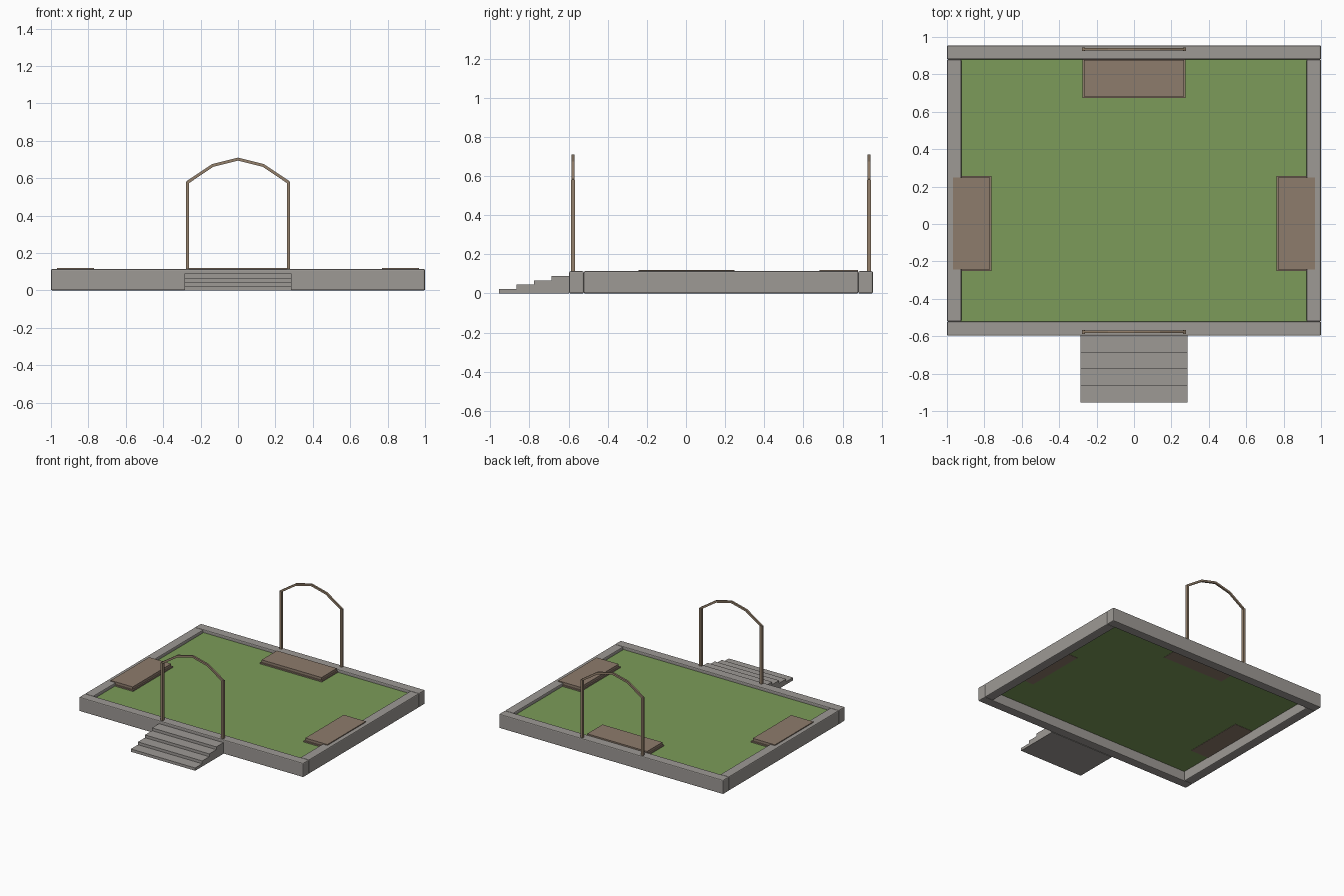
import bpy, bmesh
from mathutils import Vector

if "Cube" in bpy.data.objects:
    bpy.data.objects.remove(bpy.data.objects["Cube"])


def material(name, rgb):
    m = bpy.data.materials.new(name)
    m.diffuse_color = (*rgb, 1)
    m.use_nodes = True
    m.node_tree.nodes["Principled BSDF"].inputs["Base Color"].default_value = m.diffuse_color
    return m


stone = material("stone", (0.34, 0.32, 0.30))
grass = material("grass", (0.20, 0.33, 0.10))
wood = material("wood", (0.27, 0.20, 0.15))
post_wood = material("post_wood", (0.30, 0.22, 0.15))


def finish(name, bm, mat, bevel=0):
    bmesh.ops.recalc_face_normals(bm, faces=bm.faces)
    me = bpy.data.meshes.new(name)
    bm.to_mesh(me)
    bm.free()
    me.materials.append(mat)
    ob = bpy.data.objects.new(name, me)
    bpy.context.collection.objects.link(ob)
    if bevel:
        mod = ob.modifiers.new("bevel", 'BEVEL')
        mod.width = bevel
        mod.segments = 2
    return ob


def box(name, lo, hi, mat, bevel=0):
    bm = bmesh.new()
    bmesh.ops.create_cube(bm, size=1)
    for v in bm.verts:
        v.co = Vector([l + (c + 0.5) * (h - l) for l, h, c in zip(lo, hi, v.co)])
    return finish(name, bm, mat, bevel)


def arch_bar(name, y, points, half_w, half_d):
    # mitred square bar following an open path in the xz plane
    bm = bmesh.new()
    pts = [Vector((x, 0, z)) for x, z in points]
    rings = []
    for i, p in enumerate(pts):
        a = (p - pts[max(i - 1, 0)]).normalized()
        b = (pts[min(i + 1, len(pts) - 1)] - p).normalized()
        t = (a + b).normalized()
        n = Vector((-t.z, 0, t.x)) * half_w
        rings.append([bm.verts.new(p + n * s + Vector((0, y + half_d * d, 0)))
                      for s, d in ((1, 1), (1, -1), (-1, -1), (-1, 1))])
    for r, q in zip(rings, rings[1:]):
        for k in range(4):
            bm.faces.new((r[k], r[(k + 1) % 4], q[(k + 1) % 4], q[k]))
    bm.faces.new(rings[0])
    bm.faces.new(rings[-1])
    return finish(name, bm, post_wood)


# Border walls and lawn
H = 0.114
box("front_wall", (-1, -0.597, 0), (1, -0.522, H), stone, 0.007)
box("back_wall", (-1, 0.88, 0), (1, 0.955, H), stone, 0.007)
for side, s in (("left", -1), ("right", 1)):
    x0, x1 = sorted((s * 0.923, s))
    box(side + "_wall", (x0, -0.522, 0), (x1, 0.88, H), stone, 0.007)
box("lawn", (-0.925, -0.524, 0.08), (0.925, 0.882, 0.09), grass)

# Entrance steps
for i in range(4):
    box(f"step_{i + 1}", (-0.287, -0.955 + i * 0.0895, 0),
        (0.287, -0.955 + (i + 1) * 0.0895, 0.0225 * (i + 1)), stone)


# Low benches: slab on a slightly wider plinth
def bench(name, x0, y0, x1, y1):
    e = 0.009
    box(name + "_base", (x0 - e, y0 - e, 0.078), (x1 + e, y1 + e, 0.1), wood)
    box(name + "_slab", (x0, y0, 0.1), (x1, y1, 0.121), wood)


bench("back_bench", -0.267, 0.683, 0.267, 0.878)
bench("left_bench", -0.967, -0.242, -0.77, 0.248)
bench("right_bench", 0.77, -0.242, 0.967, 0.248)

# Front and back arches: two posts and a faceted top bar
curve = [(-0.27, 0.578), (-0.135, 0.668), (0, 0.702), (0.135, 0.668), (0.27, 0.578)]
for name, y in (("front", -0.577), ("back", 0.935)):
    for side, x in (("left", -0.27), ("right", 0.27)):
        box(f"{name}_{side}_post", (x - 0.009, y - 0.01, 0.1),
            (x + 0.009, y + 0.01, 0.581), post_wood)
    arch_bar(name + "_arch", y, curve, 0.008, 0.007)
